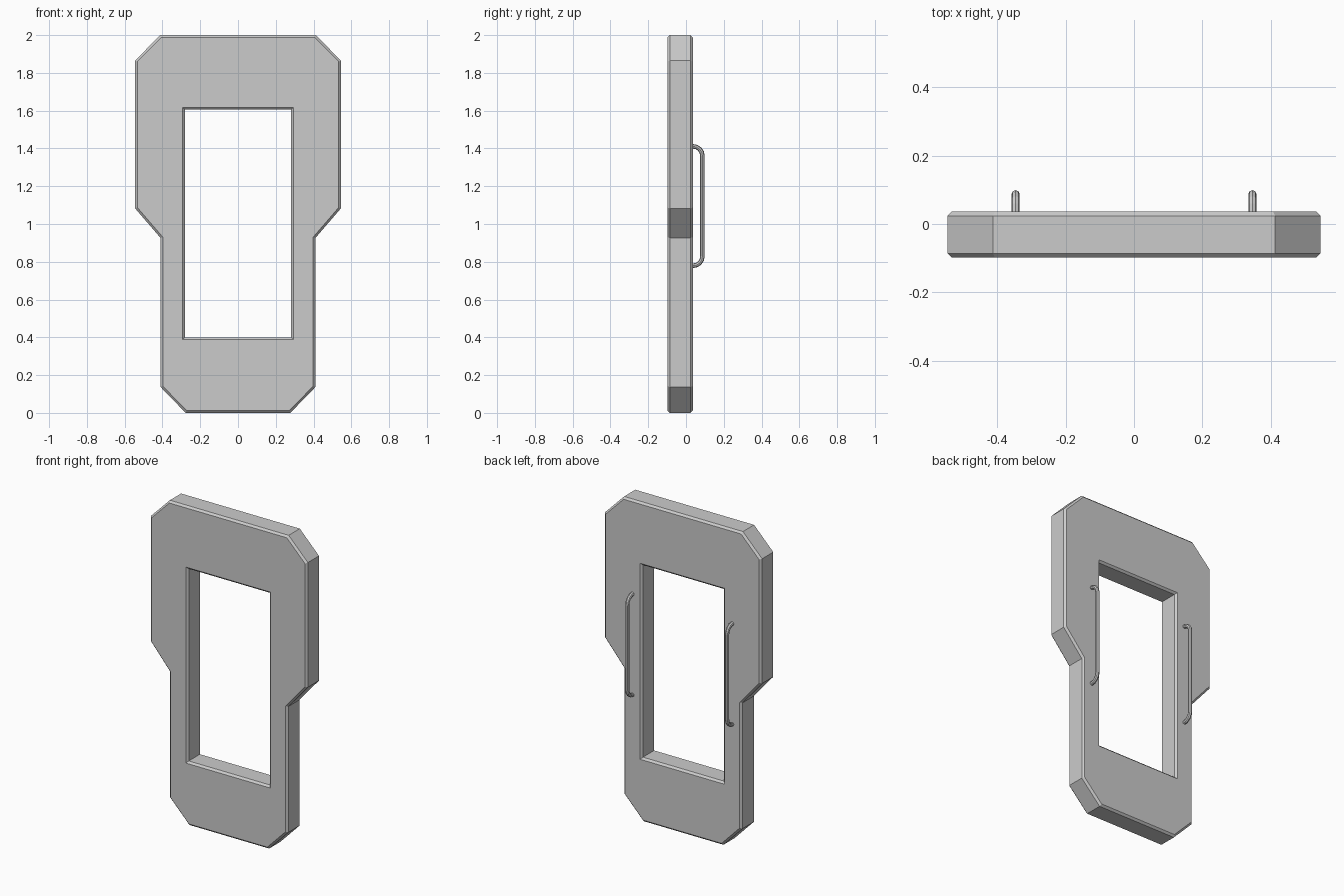
import bpy, bmesh, math

if "Cube" in bpy.data.objects:
    bpy.data.objects.remove(bpy.data.objects["Cube"])

FRONT, BACK, CHAMFER = -0.098, 0.036, 0.012

# Right half of the frame face: outer outline going down, then the window edge going up
HALF = [(0, 2), (0.412, 2), (0.545, 1.865), (0.545, 1.083), (0.41, 0.926),
        (0.41, 0.137), (0.277, 0), (0, 0),
        (0, 0.40), (0.281, 0.40), (0.281, 1.605), (0, 1.605)]


def make_frame():
    bm = bmesh.new()
    for side in (1, -1):
        bm.faces.new([bm.verts.new((side * x, FRONT, z)) for x, z in HALF])
    bmesh.ops.remove_doubles(bm, verts=bm.verts, dist=1e-5)
    bmesh.ops.recalc_face_normals(bm, faces=bm.faces)

    # Thickness
    out = bmesh.ops.extrude_face_region(bm, geom=bm.faces[:], use_keep_orig=True)
    moved = [v for v in out["geom"] if isinstance(v, bmesh.types.BMVert)]
    bmesh.ops.translate(bm, verts=moved, vec=(0, BACK - FRONT, 0))
    bmesh.ops.recalc_face_normals(bm, faces=bm.faces)

    # Chamfer around the front and back rims, outside and in the window
    bm.normal_update()
    rims = [e for e in bm.edges
            if abs(e.verts[0].co.y - e.verts[1].co.y) < 1e-5
            and len(e.link_faces) == 2 and e.calc_face_angle() > 1.4]
    bmesh.ops.bevel(bm, geom=rims, offset=CHAMFER, offset_type='OFFSET',
                    segments=1, affect='EDGES', profile=0.5)
    bmesh.ops.recalc_face_normals(bm, faces=bm.faces)
    mesh = bpy.data.meshes.new("shield_frame")
    bm.to_mesh(mesh)
    bm.free()
    bpy.context.collection.objects.link(bpy.data.objects.new("shield_frame", mesh))


def make_handle(name, x):
    # Path: out of the back, round bend, long grip, round bend, back in
    r, low, high, y = 0.05, 0.779, 1.411, 0.087
    angles = [math.radians(a) for a in (0, 22.5, 45, 67.5, 90)]
    bend = [(y - r + r * math.sin(a), r - r * math.cos(a)) for a in angles]
    path = [(BACK - 0.01, low)] + [(py, low + d) for py, d in bend]
    path += [(py, low + high - pz) for py, pz in reversed(path)]

    curve = bpy.data.curves.new(name, 'CURVE')
    curve.dimensions = '3D'
    curve.bevel_depth = 0.012
    curve.bevel_resolution = 2
    curve.use_fill_caps = True
    spline = curve.splines.new('POLY')
    spline.points.add(len(path) - 1)
    for p, (py, pz) in zip(spline.points, path):
        p.co = (x, py, pz, 1)
    obj = bpy.data.objects.new(name, curve)
    bpy.context.collection.objects.link(obj)
    bpy.ops.object.select_all(action='DESELECT')
    obj.select_set(True)
    bpy.context.view_layer.objects.active = obj
    bpy.ops.object.convert(target='MESH')
    bpy.ops.object.shade_flat()


make_frame()
for label, x in (("left_handle", -0.346), ("right_handle", 0.346)):
    make_handle(label, x)
